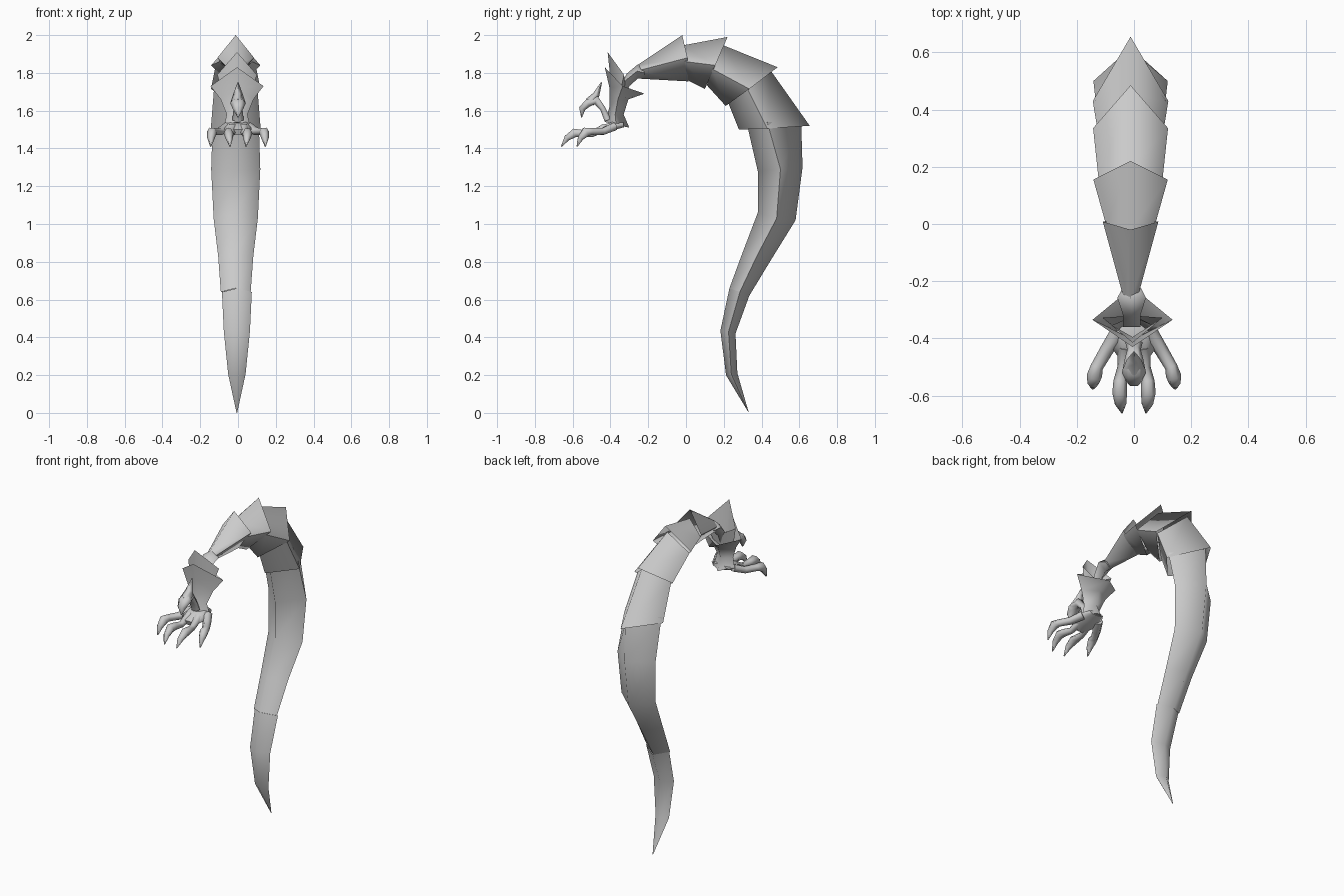
import bpy, bmesh
from mathutils import Vector


def loft(name, rings, caps=(False, False), sharp_cols=None):
    """Skin a list of equal-sized point rings; sharp_cols are hard lengthwise edges."""
    bm = bmesh.new()
    rows = [[bm.verts.new(p) for p in r] for r in rings]
    n = len(rows[0])
    for a, b in zip(rows, rows[1:]):
        for i in range(n):
            j = (i + 1) % n
            f = bm.faces.new((a[i], a[j], b[j], b[i]))
            f.smooth = sharp_cols is not None
        for c in sharp_cols or ():
            bm.edges.get((a[c], b[c])).smooth = False
    if caps[0]:
        bm.faces.new(rows[0])
    if caps[1]:
        bm.faces.new(rows[-1])
    bmesh.ops.recalc_face_normals(bm, faces=bm.faces)
    me = bpy.data.meshes.new(name)
    bm.to_mesh(me)
    bm.free()
    ob = bpy.data.objects.new(name, me)
    bpy.context.collection.objects.link(ob)
    return ob


def diamond(cx, back, side, belly):
    """Four-point section: back (y,z), side (y,z,half width), belly (y,z)."""
    y, z, w = side
    return [(cx, *back), (cx + w, y, z), (cx, *belly), (cx - w, y, z)]


def shell(name, cx, sections, caps=(False, False)):
    return loft(name, [diamond(cx, *s) for s in sections], caps, (1, 3))


def tube(name, path, n=6):
    """Swept limb: path of (x, y, z, half width, half thickness)."""
    from math import cos, sin, tau
    pts = [Vector(p[:3]) for p in path]
    rings = []
    for i, p in enumerate(path):
        t = (pts[min(i + 1, len(pts) - 1)] - pts[max(i - 1, 0)]).normalized()
        s = Vector((1, 0, 0))
        s = (s - t * s.dot(t)).normalized()
        u = t.cross(s)
        rings.append([pts[i] + s * p[3] * cos(tau * k / n) + u * p[4] * sin(tau * k / n)
                      for k in range(n)])
    return loft(name, rings, (True, True), ())


CX = -0.012

# Long curved tail blade, from the armour down to the tip
shell("tail", CX, [
    [(0.61, 1.53), (0.43, 1.54, 0.122), (0.32, 1.54)],
    [(0.617, 1.30), (0.50, 1.29, 0.13), (0.38, 1.28)],
    [(0.58, 1.02), (0.48, 1.03, 0.117), (0.38, 1.06)],
    [(0.45, 0.81), (0.375, 0.83, 0.093), (0.30, 0.85)],
    [(0.335, 0.62), (0.285, 0.64, 0.079), (0.23, 0.66)],
])
shell("tail_end", CX + 0.006, [
    [(0.335, 0.62), (0.285, 0.64, 0.079), (0.23, 0.66)],
    [(0.262, 0.42), (0.225, 0.43, 0.069), (0.182, 0.435)],
    [(0.272, 0.21), (0.24, 0.205, 0.046), (0.212, 0.20)],
    [(0.333, 0.0), (0.332, 0.002, 0.002), (0.331, 0.002)],
], (False, True))

# Overlapping armour plates over the bend
shell("lower_plate", CX, [
    [(0.45, 1.81), (0.325, 1.715, 0.115), (0.22, 1.65)],
    [(0.655, 1.52), (0.43, 1.505, 0.132), (0.28, 1.50)],
])
shell("middle_plate", CX, [
    [(0.20, 1.945), (0.14, 1.82, 0.11), (0.11, 1.735)],
    [(0.485, 1.83), (0.335, 1.715, 0.131), (0.21, 1.625)],
])
shell("upper_plate", CX, [
    [(-0.02, 1.945), (-0.005, 1.86, 0.085), (0.0, 1.765)],
    [(0.22, 1.99), (0.155, 1.84, 0.13), (0.10, 1.715)],
])
shell("neck_plate", CX, [
    [(-0.26, 1.84), (-0.26, 1.81, 0.024), (-0.255, 1.77)],
    [(-0.02, 2.0), (0.008, 1.88, 0.097), (0.012, 1.755)],
])

# Thin wrist joint running into the cuff
shell("wrist", -0.008, [
    [(-0.22, 1.825), (-0.22, 1.80, 0.03), (-0.22, 1.775)],
    [(-0.255, 1.845), (-0.258, 1.81, 0.05), (-0.255, 1.77)],
    [(-0.315, 1.795), (-0.32, 1.76, 0.03), (-0.30, 1.73)],
    [(-0.36, 1.70), (-0.36, 1.68, 0.03), (-0.33, 1.66)],
], (True, True))

# Flared cuff with four points, and a taller inner collar
shell("cuff", -0.005, [
    [(-0.22, 1.69), (-0.335, 1.73, 0.14), (-0.43, 1.83)],
    [(-0.305, 1.66), (-0.36, 1.66, 0.087), (-0.405, 1.72)],
    [(-0.33, 1.58), (-0.375, 1.58, 0.055), (-0.405, 1.62)],
    [(-0.30, 1.51), (-0.37, 1.525, 0.068), (-0.43, 1.54)],
], (False, True))
shell("collar", -0.005, [
    [(-0.32, 1.73), (-0.328, 1.79, 0.105), (-0.415, 1.91)],
    [(-0.325, 1.66), (-0.355, 1.67, 0.07), (-0.395, 1.72)],
])

# Palm
tube("palm", [
    (0, -0.33, 1.525, 0.05, 0.015),
    (0, -0.38, 1.52, 0.08, 0.025),
    (0, -0.43, 1.505, 0.08, 0.026),
    (0, -0.48, 1.485, 0.045, 0.018),
])

# Clawed fingers, mirrored left and right
for label, s in (("left", -1), ("right", 1)):
    tube(label + "_outer_finger", [
        (s * 0.055, -0.38, 1.515, 0.03, 0.024),
        (s * 0.095, -0.44, 1.49, 0.024, 0.021),
        (s * 0.13, -0.50, 1.49, 0.022, 0.02),
        (s * 0.138, -0.53, 1.487, 0.027, 0.029),
        (s * 0.143, -0.558, 1.455, 0.02, 0.018),
        (s * 0.145, -0.577, 1.41, 0.003, 0.003)])
    tube(label + "_inner_finger", [
        (s * 0.03, -0.43, 1.51, 0.027, 0.025),
        (s * 0.038, -0.50, 1.475, 0.02, 0.018),
        (s * 0.048, -0.55, 1.48, 0.024, 0.021),
        (s * 0.05, -0.59, 1.482, 0.026, 0.027),
        (s * 0.047, -0.63, 1.455, 0.02, 0.018),
        (s * 0.042, -0.66, 1.41, 0.003, 0.003)])

# Opposing thumb hooking forward, with a spur on its knuckle
tube("thumb", [
    (0, -0.415, 1.55, 0.03, 0.02),
    (0, -0.44, 1.61, 0.024, 0.017),
    (0, -0.475, 1.655, 0.033, 0.026),
    (0, -0.52, 1.64, 0.042, 0.024),
    (0, -0.55, 1.61, 0.028, 0.02),
    (0, -0.553, 1.565, 0.003, 0.003)], 6)
tube("thumb_spur", [
    (0, -0.51, 1.645, 0.04, 0.026),
    (0, -0.475, 1.685, 0.026, 0.018),
    (0, -0.447, 1.75, 0.003, 0.003)], 4)
